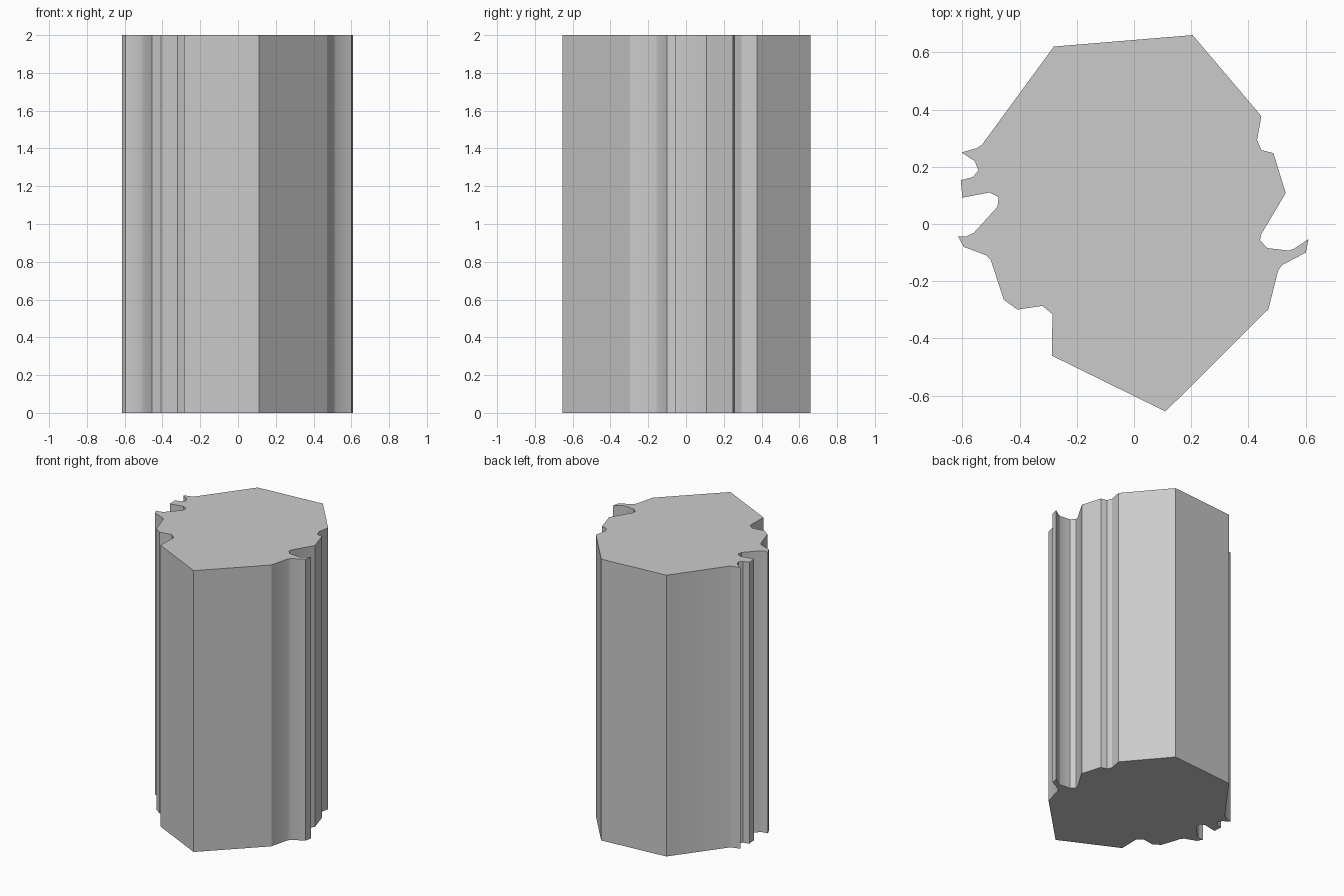
import bpy
import bmesh
import math

HEIGHT = 2.0

# Remove the default object
default_object = bpy.data.objects.get("Cube")
if default_object:
    bpy.data.objects.remove(default_object, do_unlink=True)


def make_material(name, colour):
    material = bpy.data.materials.new(name)
    material.use_nodes = True
    material.diffuse_color = colour
    shader = next(node for node in material.node_tree.nodes
                  if node.type == "BSDF_PRINCIPLED")
    shader.inputs["Base Color"].default_value = colour
    return material


def extrude_outline(name, outline, height, material):
    """Raise a closed outline into a solid column standing on the ground."""
    mesh = bpy.data.meshes.new(name)
    column = bpy.data.objects.new(name, mesh)
    bpy.context.collection.objects.link(column)

    builder = bmesh.new()
    base = builder.faces.new([builder.verts.new((x, y, 0)) for x, y in outline])
    raised = bmesh.ops.extrude_face_region(builder, geom=[base], use_keep_orig=True)
    top_verts = [item for item in raised["geom"] if isinstance(item, bmesh.types.BMVert)]
    bmesh.ops.translate(builder, verts=top_verts, vec=(0, 0, height))
    bmesh.ops.recalc_face_normals(builder, faces=builder.faces)
    builder.to_mesh(mesh)
    builder.free()

    mesh.materials.append(material)
    return column


# Broad back facets, running clockwise seen from above
back_side = [(-.28, .62), (.205, .66), (.445, .377)]

# Left flank: shallow notch, blunt corner, hooked thin ridge
left_side = [
    (.43, .293), (.445, .258), (.487, .248), (.53, .108),
    (.445, -.035), (.44, -.057), (.466, -.084), (.54, -.093),
    (.56, -.086), (.61, -.053), (.6, -.1), (.518, -.143),
    (.503, -.164), (.47, -.297),
]

# Pointed front and the step beside it
front_side = [(.11, -.655), (-.287, -.46), (-.285, -.315), (-.32, -.286)]

# Right flank: rounded shoulder and three small ridges with hollows between
right_side = [
    (-.407, -.299), (-.455, -.265), (-.5, -.127), (-.515, -.11),
    (-.595, -.08), (-.615, -.043), (-.588, -.044), (-.56, -.031),
    (-.477, .06), (-.473, .094), (-.505, .11), (-.6, .092),
    (-.605, .153), (-.563, .164), (-.543, .188), (-.557, .22),
    (-.602, .25), (-.55, .265), (-.532, .276),
]

# Solid column with one plain grey finish
stone_grey = make_material("stone grey", (.6, .6, .6, 1))
pillar = extrude_outline("fluted_pillar",
                         back_side + left_side + front_side + right_side,
                         HEIGHT, stone_grey)

# Smooth the gentle bends and keep the creases sharp
bpy.ops.object.select_all(action="DESELECT")
pillar.select_set(True)
bpy.context.view_layer.objects.active = pillar
bpy.ops.object.shade_smooth_by_angle(angle=math.radians(30))
